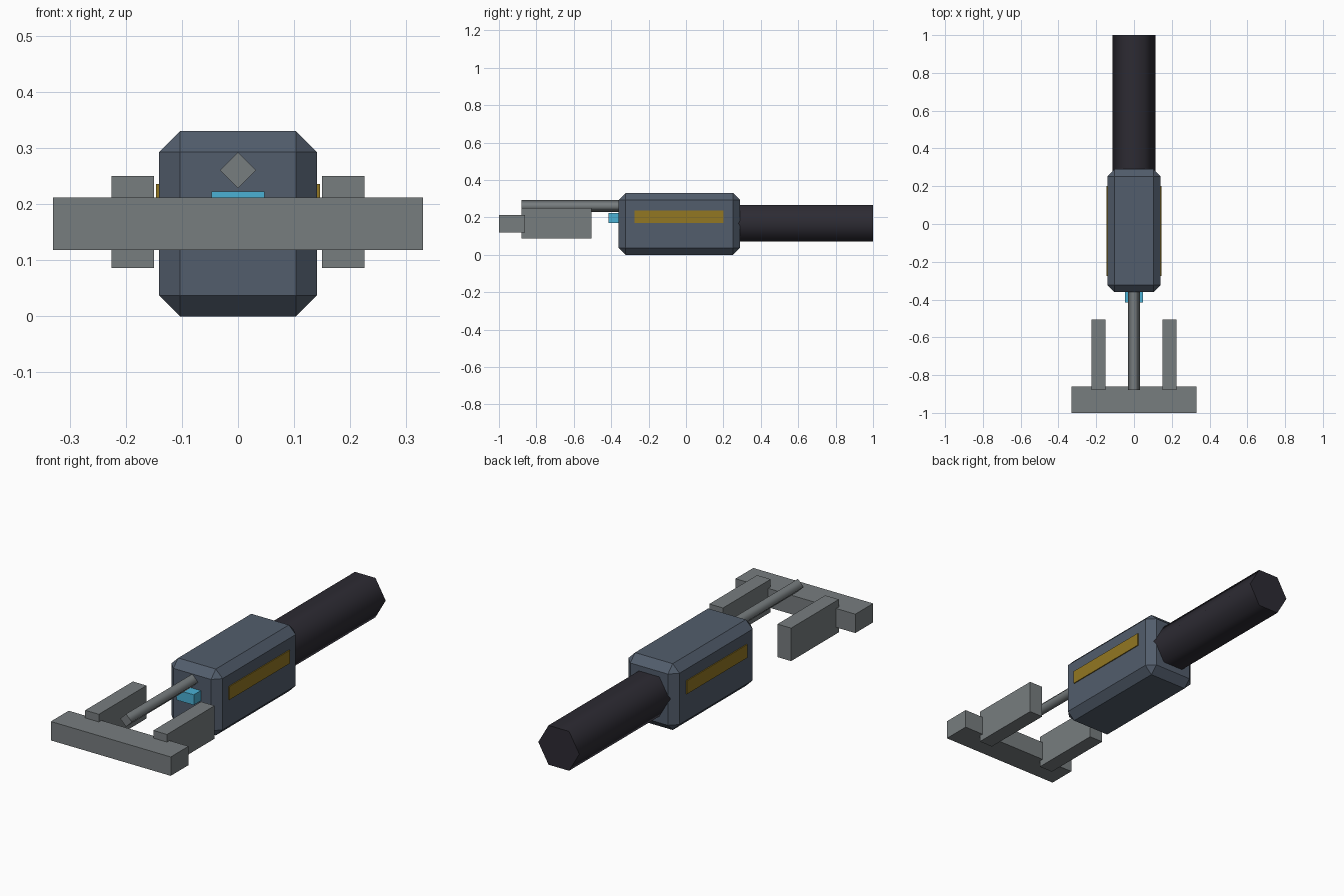
import bpy, bmesh, math
from mathutils import Matrix, Vector

if "Cube" in bpy.data.objects:
    bpy.data.objects.remove(bpy.data.objects["Cube"])


def material(name, rgb):
    m = bpy.data.materials.new(name)
    m.diffuse_color = (*rgb, 1)
    m.use_nodes = True
    m.node_tree.nodes["Principled BSDF"].inputs["Base Color"].default_value = m.diffuse_color
    return m


SLATE = material("slate_blue_grey", (0.085, 0.11, 0.15))
METAL = material("grey_metal", (0.185, 0.205, 0.212))
GRIP = material("dark_grip", (0.026, 0.024, 0.033))
GOLD = material("gold", (0.29, 0.185, 0.016))
CYAN = material("cyan", (0.07, 0.44, 0.66))


def finish(bm, name, mat):
    bmesh.ops.recalc_face_normals(bm, faces=bm.faces)
    me = bpy.data.meshes.new(name)
    bm.to_mesh(me)
    bm.free()
    me.materials.append(mat)
    ob = bpy.data.objects.new(name, me)
    bpy.context.collection.objects.link(ob)
    return ob


def box(name, mat, x, y, z, bevel=0):
    """Box from (min, max) ranges with an optional chamfer."""
    lo, hi = Vector((x[0], y[0], z[0])), Vector((x[1], y[1], z[1]))
    bm = bmesh.new()
    bmesh.ops.create_cube(bm, size=1, matrix=Matrix.Translation((lo + hi) / 2)
                          @ Matrix.Diagonal((*(hi - lo), 1)))
    if bevel:
        bmesh.ops.bevel(bm, geom=bm.edges[:], offset=bevel, segments=1,
                        affect='EDGES', profile=0.5)
    return finish(bm, name, mat)


def rod(name, mat, sides, radius, y, z):
    """Prism along y, first corner on +x, smooth sides and sharp flat caps."""
    bm = bmesh.new()
    ring = [bm.verts.new((radius * math.cos(math.tau * i / sides), y[0],
                          z + radius * math.sin(math.tau * i / sides)))
            for i in range(sides)]
    cap = bm.faces.new(ring)
    out = bmesh.ops.extrude_face_region(bm, geom=[cap], use_keep_orig=True)
    bmesh.ops.translate(bm, vec=(0, y[1] - y[0], 0),
                        verts=[v for v in out["geom"] if isinstance(v, bmesh.types.BMVert)])
    bm.normal_update()
    for f in bm.faces:
        f.smooth = abs(f.normal.y) < 0.5
    for f in bm.faces:
        if not f.smooth:
            for e in f.edges:
                e.smooth = False
    return finish(bm, name, mat)


# Chamfered main housing and hexagonal grip
box("housing", SLATE, (-0.141, 0.141), (-0.36, 0.29), (0, 0.33), bevel=0.0375)
rod("grip", GRIP, 6, 0.113, (0.24, 1.0), 0.168)

# Head: crossbar, central rod and emitter block
box("crossbar", METAL, (-0.33, 0.33), (-1.0, -0.86), (0.118, 0.212))
rod("central_rod", METAL, 4, 0.032, (-0.88, -0.33), 0.26)
box("emitter", CYAN, (-0.047, 0.047), (-0.415, -0.34), (0.171, 0.222))

# Mirrored prongs and side stripes
for side, s in (("left", -1), ("right", 1)):
    box(side + "_prong", METAL, sorted((s * 0.15, s * 0.225)), (-0.88, -0.505), (0.086, 0.25))
    box(side + "_stripe", GOLD, sorted((s * 0.138, s * 0.146)), (-0.275, 0.20), (0.17, 0.236))
